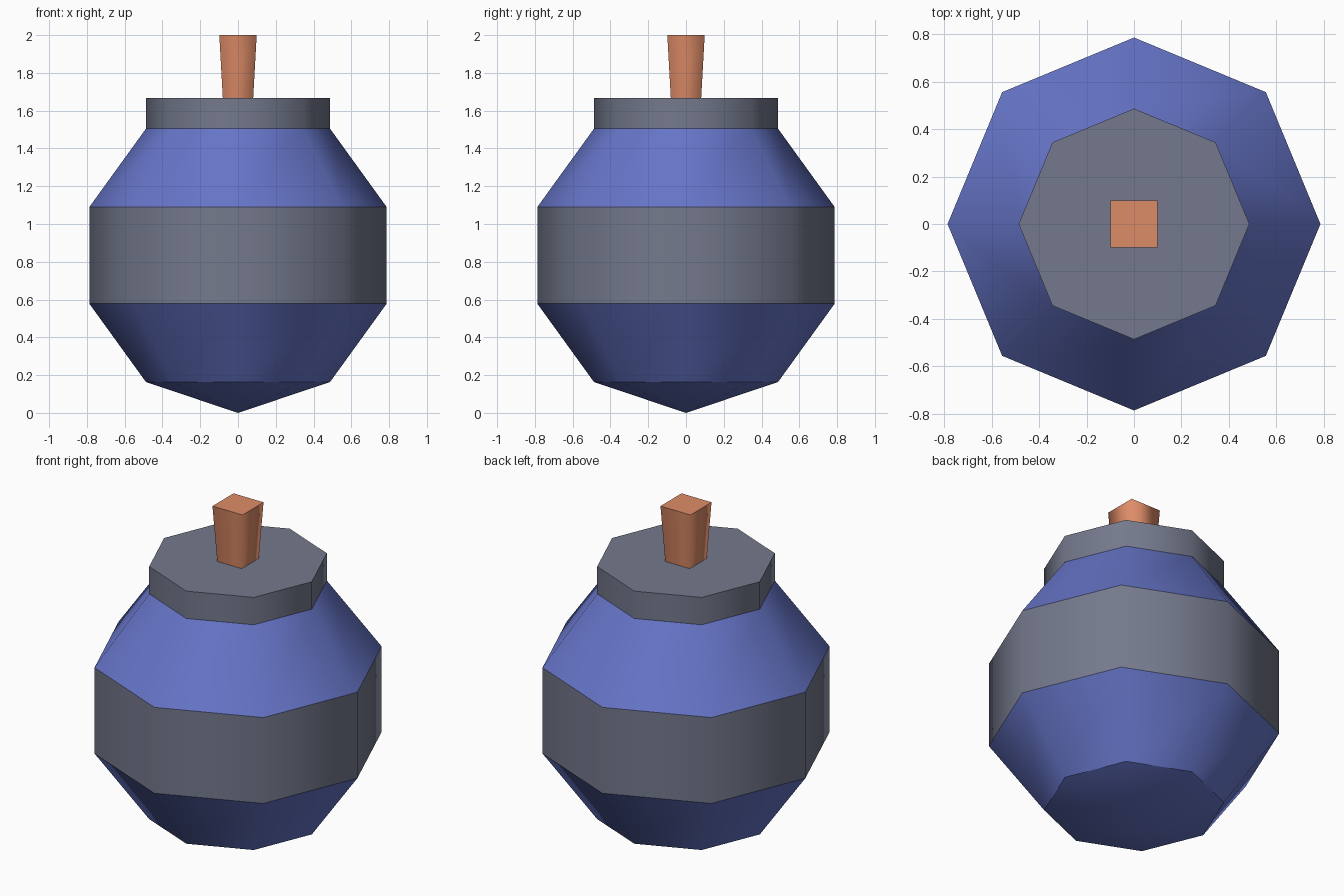
import bpy, bmesh, math

if "Cube" in bpy.data.objects:
    bpy.data.objects.remove(bpy.data.objects["Cube"])


def material(name, rgb):
    lin = [((c / 255 + 0.055) / 1.055) ** 2.4 for c in rgb]
    m = bpy.data.materials.new(name)
    m.diffuse_color = (*lin, 1)
    m.use_nodes = True
    m.node_tree.nodes["Principled BSDF"].inputs["Base Color"].default_value = m.diffuse_color
    return m


blue = material("blue shell", (102, 117, 200))
grey = material("grey metal", (116, 121, 140))
copper = material("copper fuse", (222, 140, 104))


def lathe(name, profile, sides, start, mats, bands):
    """Stack rings of (radius, z); zero radius is a tip. bands = material index per step."""
    bm = bmesh.new()
    rings = []
    for r, z in profile:
        n = sides if r else 1
        rings.append([bm.verts.new((r * math.cos(start + math.tau * i / sides),
                                    r * math.sin(start + math.tau * i / sides), z))
                      for i in range(n)])
    for a, b, mat in zip(rings, rings[1:], bands):
        for i in range(sides):
            j = (i + 1) % sides
            loop = [a[i % len(a)], a[j % len(a)], b[j % len(b)], b[i % len(b)]]
            f = bm.faces.new(list(dict.fromkeys(loop)))
            f.material_index = mat
            f.smooth = True
    # flat caps on open ends
    for ring, mat in ((rings[0], bands[0]), (rings[-1], bands[-1])):
        if len(ring) > 1:
            bm.faces.new(ring).material_index = mat
    bmesh.ops.recalc_face_normals(bm, faces=bm.faces)
    # level edges separate the bands, so keep them sharp
    for e in bm.edges:
        if abs(e.verts[0].co.z - e.verts[1].co.z) < 1e-5:
            e.smooth = False
    mesh = bpy.data.meshes.new(name)
    bm.to_mesh(mesh)
    bm.free()
    for m in mats:
        mesh.materials.append(m)
    ob = bpy.data.objects.new(name, mesh)
    bpy.context.collection.objects.link(ob)
    return ob


# Eight-sided shell: pointed base, lower slope, middle belt, upper slope, neck
lathe("bomb_body",
      [(0, 0), (0.487, 0.163), (0.787, 0.578), (0.787, 1.09), (0.487, 1.505), (0.487, 1.668)],
      8, 0, [blue, grey], [0, 0, 1, 0, 1])

# Square fuse, wider at the top
s = math.sqrt(2)
lathe("fuse", [(0.08 * s, 1.66), (0.099 * s, 2.0)], 4, math.pi / 4, [copper], [0])
